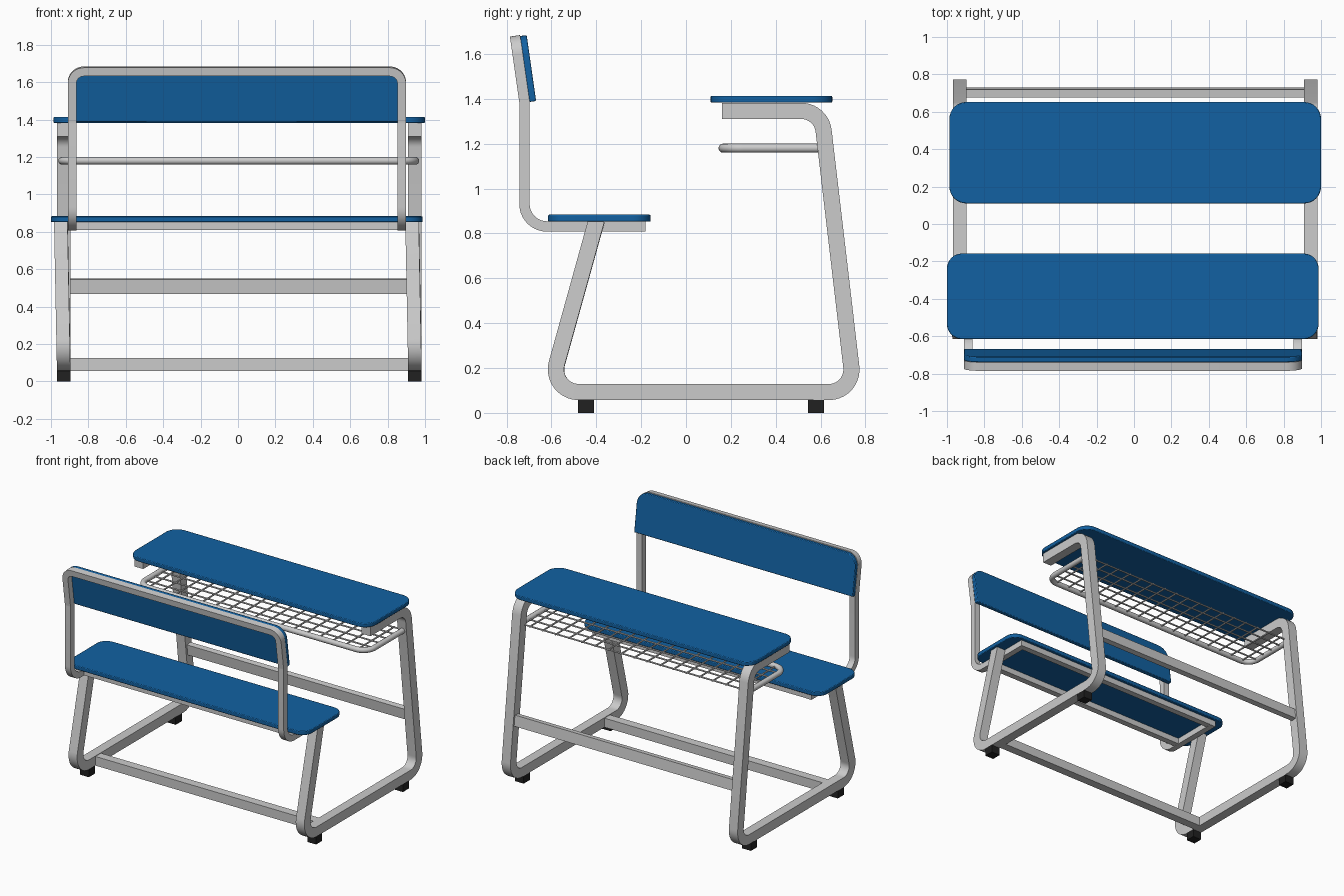
import bpy, bmesh, math
from mathutils import Vector, Matrix

if "Cube" in bpy.data.objects:
    bpy.data.objects.remove(bpy.data.objects["Cube"])


def material(name, rgb):
    m = bpy.data.materials.new(name)
    m.diffuse_color = (*rgb, 1)
    m.use_nodes = True
    m.node_tree.nodes["Principled BSDF"].inputs["Base Color"].default_value = m.diffuse_color
    return m


BLUE = material("blue_laminate", (0.006, 0.12, 0.36))
BLACK = material("black_rubber", (0.015, 0.015, 0.015))


def finish(name, bm, mat=None, bevel=0):
    bmesh.ops.recalc_face_normals(bm, faces=bm.faces)
    me = bpy.data.meshes.new(name)
    bm.to_mesh(me)
    bm.free()
    ob = bpy.data.objects.new(name, me)
    bpy.context.collection.objects.link(ob)
    if mat:
        me.materials.append(mat)
    bpy.ops.object.select_all(action='DESELECT')
    ob.select_set(True)
    bpy.context.view_layer.objects.active = ob
    bpy.ops.object.shade_smooth_by_angle(angle=math.radians(35))
    if bevel:
        mod = ob.modifiers.new("soft_edge", 'BEVEL')
        mod.width, mod.segments, mod.angle_limit = bevel, 2, math.radians(50)
    return ob


def fillet(corners, steps=10):
    """Corners are (point, radius); returns the rounded path."""
    pts = [Vector(c[0]) for c in corners]
    out = [pts[0]]
    for i in range(1, len(pts) - 1):
        p, r = pts[i], corners[i][1]
        a, b = (pts[i - 1] - p).normalized(), (pts[i + 1] - p).normalized()
        half = a.angle(b) / 2
        if r == 0:
            out.append(p)
            continue
        centre = p + (a + b).normalized() * (r / math.sin(half))
        s = p + a * (r / math.tan(half)) - centre
        axis = a.cross(b)
        turn = math.pi - 2 * half
        for k in range(steps + 1):
            out.append(centre + Matrix.Rotation(-turn * k / steps, 3, axis) @ s)
    out.append(pts[-1])
    return out


def sweep(bm, path, profile, side=(1, 0, 0)):
    """Sweep a closed profile along a path with a parallel-carried frame."""
    n = len(path)
    seg = [(path[i + 1] - path[i]).normalized() for i in range(n - 1)]
    u, prev, rings = Vector(side), None, []
    for i, p in enumerate(path):
        t = (seg[max(i - 1, 0)] + seg[min(i, n - 2)]).normalized()
        u = prev.rotation_difference(t) @ u if prev else (u - t * u.dot(t)).normalized()
        prev = t
        v = t.cross(u)
        rings.append([bm.verts.new(p + u * a + v * b) for a, b in profile])
    m = len(profile)
    for r, s in zip(rings, rings[1:]):
        for k in range(m):
            bm.faces.new((r[k], r[(k + 1) % m], s[(k + 1) % m], s[k]))
    bm.faces.new(rings[0])
    bm.faces.new(rings[-1])


def rect(w, h):
    return [(-w / 2, -h / 2), (w / 2, -h / 2), (w / 2, h / 2), (-w / 2, h / 2)]


def circle(r, n):
    return [(r * math.cos(2 * math.pi * k / n), r * math.sin(2 * math.pi * k / n)) for k in range(n)]


def tube(name, corners, profile, side=(1, 0, 0)):
    bm = bmesh.new()
    sweep(bm, fillet(corners), profile, side)
    return finish(name, bm)


def box(name, centre, size, tilt=0, mat=None):
    bm = bmesh.new()
    mx = Matrix.Translation(centre) @ Matrix.Rotation(tilt, 4, 'X') @ Matrix.Diagonal((*size, 1))
    bmesh.ops.create_cube(bm, size=1, matrix=mx)
    return finish(name, bm, mat)


def slab(name, x0, x1, y0, y1, thick, radii, matrix):
    """Board with corner radii ordered (x0y0, x1y0, x1y1, x0y1)."""
    bm = bmesh.new()
    verts = []
    spots = [(x0, y0, 1, 1), (x1, y0, -1, 1), (x1, y1, -1, -1), (x0, y1, 1, -1)]
    for q, ((x, y, sx, sy), r) in enumerate(zip(spots, radii)):
        for k in range(9 if r else 1):
            a = math.pi + q * math.pi / 2 + k * math.pi / 16
            verts.append(bm.verts.new((x + sx * r + r * math.cos(a), y + sy * r + r * math.sin(a), -thick / 2)))
    face = bm.faces.new(verts)
    ext = bmesh.ops.extrude_face_region(bm, geom=[face])
    bmesh.ops.translate(bm, vec=(0, 0, thick), verts=[v for v in ext["geom"] if isinstance(v, bmesh.types.BMVert)])
    bmesh.ops.transform(bm, matrix=matrix, verts=bm.verts)
    return finish(name, bm, BLUE, 0.005)


# Bent side frames and rubber feet
for side, s in (("left", -1), ("right", 1)):
    x = s * 0.939 + 0.007
    tube(side + "_side_frame", [((x, 0.161, 1.346), 0), ((x, 0.603, 1.346), 0.1), ((x, 0.75, 0.093), 0.1),
                                ((x, -0.611, 0.093), 0.1), ((x - 0.015, -0.398, 0.86), 0)], rect(0.072, 0.072))
    for end, y in (("front", -0.445), ("back", 0.58)):
        box(f"{side}_{end}_foot", (x, y, 0.03), (0.072, 0.072, 0.06), mat=BLACK)

# Cross bars between the side frames
box("lower_cross_bar", (0.007, -0.37, 0.091), (1.83, 0.065, 0.068))
box("rear_cross_bar", (0.007, 0.703, 0.509), (1.83, 0.042, 0.08), tilt=math.radians(6.7))

# Desk top and seat boards
slab("desk_top", -0.987, 1.0, 0.11, 0.652, 0.031, [0.09] * 4, Matrix.Translation((0, 0, 1.398)))
slab("seat", -1.0, 0.987, -0.615, -0.158, 0.031, [0.08] * 4, Matrix.Translation((0, 0, 0.868)))

# Seat and backrest tube: one bent loop
cx, hx = -0.006, 0.881
half = [((-0.18, 0.831), 0), ((-0.72, 0.831), 0.1), ((-0.72, 1.385), 0.08), ((-0.759, 1.658), 0.062)]
loop = [((cx - hx, *p), r) for p, r in half] + [((cx + hx, *p), r) for p, r in reversed(half)]
tube("backrest_frame", loop, rect(0.046, 0.046))

# Rails under the seat
for name, y in (("seat_front_rail", -0.203), ("seat_back_rail", -0.56)):
    box(name, (cx, y, 0.831), (2 * hx, 0.046, 0.044))

# Backrest board, leaning with the frame
lean = math.radians(90 + 8.1)
slab("backrest", cx - 0.904, cx + 0.904, 0, 0.297, 0.03, [0, 0, 0.085, 0.085],
     Matrix.Translation((0, -0.683, 1.388)) @ Matrix.Rotation(lean, 4, 'X'))

# Book shelf: bent round rod with a wire grid
bx, w, z = 0.004, 0.945, 1.18
tube("shelf_rod", [((bx - w, 0.615, z), 0), ((bx - w, 0.165, z), 0.09),
                   ((bx + w, 0.165, z), 0.09), ((bx + w, 0.615, z), 0)], circle(0.02, 16))
bm = bmesh.new()
wire = circle(0.006, 8)
for k in range(5):
    y = 0.25 + 0.0875 * k
    sweep(bm, [Vector((bx - w, y, z)), Vector((bx + w, y, z))], wire, (0, 1, 0))
for k in range(17):
    x = bx + (k - 8) * 0.108
    sweep(bm, [Vector((x, 0.165, z)), Vector((x, 0.61, z))], wire)
finish("shelf_wire_grid", bm)
